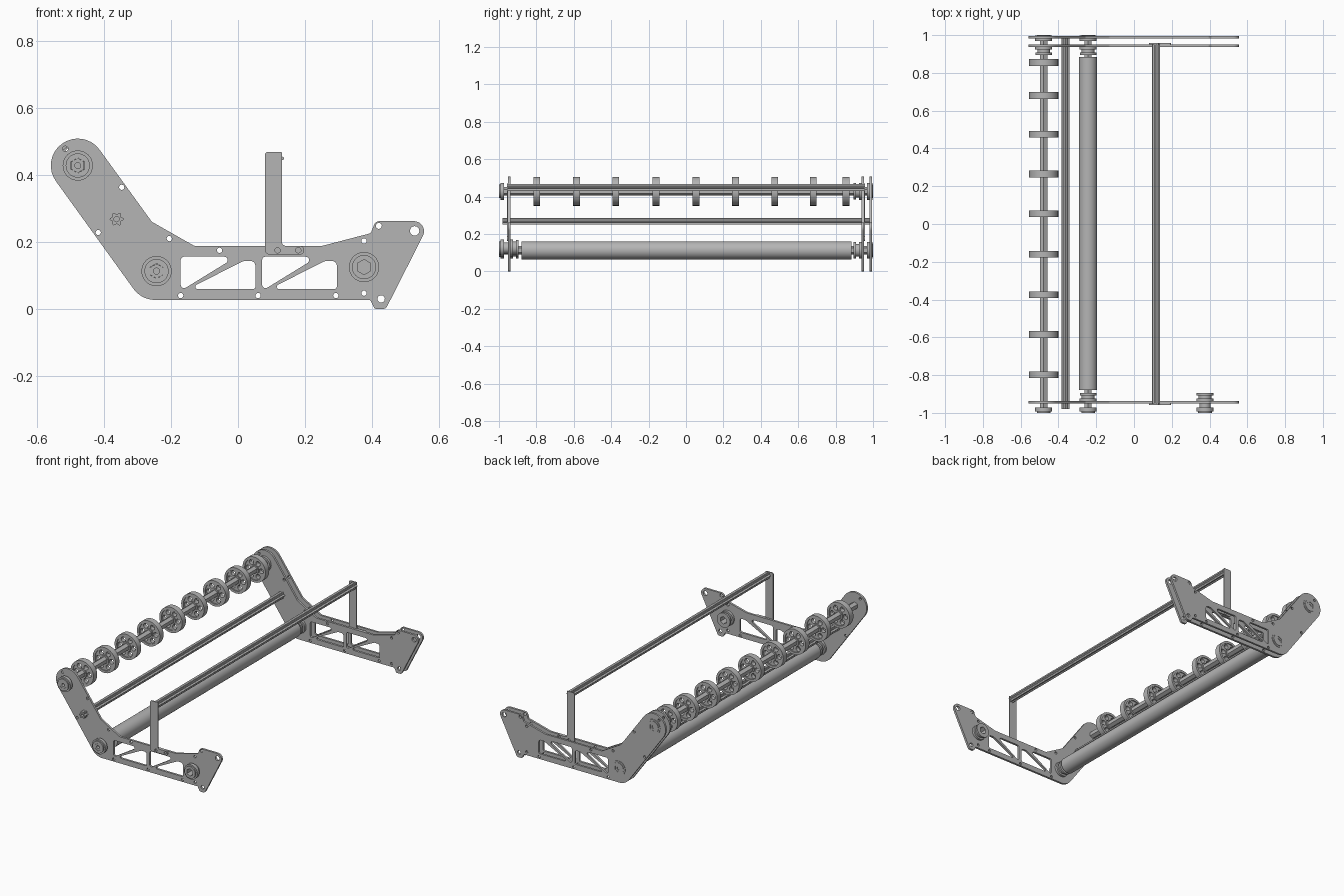
import bpy, bmesh
from math import sin, cos, tan, pi, atan2
from mathutils import Vector, Matrix

cube = bpy.data.objects.get("Cube")
if cube:
    bpy.data.objects.remove(cube, do_unlink=True)

grey = bpy.data.materials.new("machined_grey")
grey.use_nodes = True
GREY = (0.46, 0.46, 0.46, 1)
grey.diffuse_color = GREY
grey.node_tree.nodes["Principled BSDF"].inputs["Base Color"].default_value = GREY


# ---- 2D loops in the x-z plane ----
def circle(x, z, r, n=32, turn=0.0):
    return [(x + r * cos(turn + 2 * pi * i / n), z + r * sin(turn + 2 * pi * i / n)) for i in range(n)]


def hexagon(x, z, r):
    return circle(x, z, r, 6, pi / 6)


def lobed(x, z, r, depth):
    loop = []
    for i in range(48):
        t = 2 * pi * i / 48
        k = r + depth * cos(6 * t)
        loop.append((x + k * cos(t), z + k * sin(t)))
    return loop


def rounded(corners, steps=8):
    """Polygon of (x, z, radius) corners with each corner filleted."""
    loop = []
    for i, (x, z, r) in enumerate(corners):
        p = Vector((x, z))
        if r == 0:
            loop.append((x, z))
            continue
        u = (Vector(corners[i - 1][:2]) - p).normalized()
        v = (Vector(corners[(i + 1) % len(corners)][:2]) - p).normalized()
        half = u.angle(v) / 2
        c = p + (u + v).normalized() * (r / sin(half))
        s = p + u * (r / tan(half)) - c
        e = p + v * (r / tan(half)) - c
        a = atan2(s.y, s.x)
        sweep = (atan2(e.y, e.x) - a + pi) % (2 * pi) - pi
        loop += [(c.x + r * cos(a + sweep * k / steps), c.y + r * sin(a + sweep * k / steps))
                 for k in range(steps + 1)]
    return loop


def extrude(name, loops, y0, y1):
    """Solid between y0 and y1; the first loop is the outline, the rest are holes."""
    curve = bpy.data.curves.new(name + "_profile", 'CURVE')
    curve.dimensions = '2D'
    curve.fill_mode = 'BOTH'
    curve.extrude = (y1 - y0) / 2
    for loop in loops:
        spline = curve.splines.new('POLY')
        spline.points.add(len(loop) - 1)
        for pt, (x, z) in zip(spline.points, loop):
            pt.co = (x, z, 0, 1)
        spline.use_cyclic_u = True
    temp = bpy.data.objects.new(name + "_profile", curve)
    bpy.context.scene.collection.objects.link(temp)
    dg = bpy.context.evaluated_depsgraph_get()
    mesh = bpy.data.meshes.new_from_object(temp.evaluated_get(dg))
    bpy.data.objects.remove(temp, do_unlink=True)
    bpy.data.curves.remove(curve)
    mesh.name = name
    mesh.transform(Matrix.Translation((0, (y0 + y1) / 2, 0)) @ Matrix.Rotation(pi / 2, 4, 'X'))
    bm = bmesh.new()
    bm.from_mesh(mesh)
    bmesh.ops.remove_doubles(bm, verts=bm.verts, dist=1e-5)
    bmesh.ops.recalc_face_normals(bm, faces=bm.faces)
    bm.to_mesh(mesh)
    bm.free()
    mesh.materials.clear()
    mesh.materials.append(grey)
    obj = bpy.data.objects.new(name, mesh)
    bpy.context.scene.collection.objects.link(obj)
    parts.append(obj)
    return obj


parts = []
AXLE = (-0.478, 0.428)
ROLLER = (-0.243, 0.113)
DRIVE = (0.376, 0.125)
TIE = (-0.362, 0.268)
BAR = (0.117, 0.449)

# ---- side plates ----
outline = rounded([
    (-0.46, 0.54, 0.0799), (-0.257, 0.26, 0.02), (-0.13, 0.188, 0.02), (0.25, 0.188, 0.05),
    (0.396, 0.226, 0.008), (0.41, 0.262, 0.018), (0.574, 0.262, 0.03), (0.441, 0, 0.015),
    (0.408, 0, 0.01), (0.394, 0.027, 0), (-0.288, 0.027, 0.08), (-0.59, 0.446, 0.0799)])
windows = []
for dx in (0, 0.243):
    windows.append(rounded([(-0.171 + dx, 0.156, 0.01), (-0.005 + dx, 0.156, 0.01),
                            (-0.171 + dx, 0.054, 0.01)], 4))
    windows.append(rounded([(0.052 + dx, 0.143, 0.014), (0.052 + dx, 0.059, 0.008),
                            (-0.15 + dx, 0.059, 0.007), (0.016 + dx, 0.143, 0.02)], 4))
bolts = [(-0.515, 0.478), (-0.347, 0.363), (-0.417, 0.228), (-0.205, 0.21), (-0.055, 0.175),
         (-0.171, 0.04), (0.06, 0.04), (0.292, 0.04), (0.376, 0.203), (0.376, 0.047)]
holes = [circle(x, z, 0.008, 12) for x, z in bolts]
holes += [circle(0.42, 0.248, 0.009, 16), circle(0.527, 0.233, 0.014, 20), circle(0.427, 0.03, 0.011, 16)]
cutouts = [outline] + windows + holes
extrude("front_side_plate", cutouts + [hexagon(*DRIVE, 0.025)], -0.951, -0.938)
extrude("rear_inner_side_plate", cutouts, 0.938, 0.951)
extrude("rear_outer_side_plate", cutouts, 0.982, 0.994)

# ---- upright arms with an L-shaped foot ----
arm = rounded([(0.08, 0.469, 0.01), (0.131, 0.469, 0.003), (0.131, 0.188, 0.012),
               (0.197, 0.188, 0.012), (0.197, 0.162, 0.012), (0.08, 0.162, 0.015)], 4)
arm_holes = [circle(x, 0.175, 0.008, 12) for x in (0.118, 0.18)]
extrude("front_arm", [arm] + arm_holes, -0.958, -0.951)
extrude("rear_arm", [arm] + arm_holes, 0.951, 0.958)

# ---- fluted cross bars ----
for name, pos, y0, y1 in (("cross_bar", BAR, -0.951, 0.951), ("tie_bar", TIE, -0.98, 0.982)):
    extrude(name, [lobed(*pos, 0.0175, 0.0035), circle(*pos, 0.008, 16)], y0, y1)

# ---- hexagonal shafts and main roller ----
for name, pos in (("wheel_axle", AXLE), ("roller_shaft", ROLLER)):
    extrude(name, [hexagon(*pos, 0.022), circle(*pos, 0.009, 16)], -0.998, 0.998)
extrude("roller_tube", [circle(*ROLLER, 0.048, 48), hexagon(*ROLLER, 0.022)], -0.88, 0.885)


# ---- bearing hubs and stepped pulleys ----
def ring(name, pos, r, y0, y1):
    extrude(name, [circle(*pos, r, 40), hexagon(*pos, 0.0225)], min(y0, y1), max(y0, y1))


def pulley(name, pos, y, side):
    for part, r, a, b in (("flange", 0.045, 0, 0.014), ("neck", 0.034, 0.014, 0.03),
                          ("lip", 0.044, 0.03, 0.042)):
        ring(name + "_" + part, pos, r, y - side * a, y - side * b)


for name, pos in (("axle", AXLE), ("roller", ROLLER), ("drive", DRIVE)):
    ring(name + "_front_hub", pos, 0.045, -0.992, -0.972)
    ring(name + "_front_hub_cap", pos, 0.036, -1.0, -0.992)
    if name != "axle":
        pulley(name + "_front_pulley", pos, -0.938, -1)
    if name != "drive":
        ring(name + "_rear_hub", pos, 0.045, 0.968, 0.997)
        ring(name + "_rear_hub_cap", pos, 0.036, 0.997, 1.0)
        pulley(name + "_rear_pulley", pos, 0.938, 1)
ring("drive_front_sleeve", DRIVE, 0.03, -0.972, -0.951)

# ---- row of spoked wheels ----
for i, y in enumerate((-0.798, -0.585, -0.375, -0.16, 0.054, 0.265, 0.475, 0.68, 0.855)):
    x, z = AXLE
    pockets = [circle(x + 0.045 * cos(k * pi / 3), z + 0.045 * sin(k * pi / 3), 0.0145, 16) for k in range(6)]
    extrude(f"wheel_{i}_rim", [circle(x, z, 0.077, 48), circle(x, z, 0.063, 48)], y - 0.018, y + 0.018)
    extrude(f"wheel_{i}_web", [circle(x, z, 0.0635, 48), hexagon(x, z, 0.0225)] + pockets, y - 0.012, y + 0.012)
    ring(f"wheel_{i}_hub", AXLE, 0.029, y - 0.018, y + 0.018)

# ---- shading ----
bpy.ops.object.select_all(action='DESELECT')
for obj in parts:
    obj.select_set(True)
bpy.context.view_layer.objects.active = parts[0]
bpy.ops.object.shade_smooth_by_angle(angle=pi / 6)
